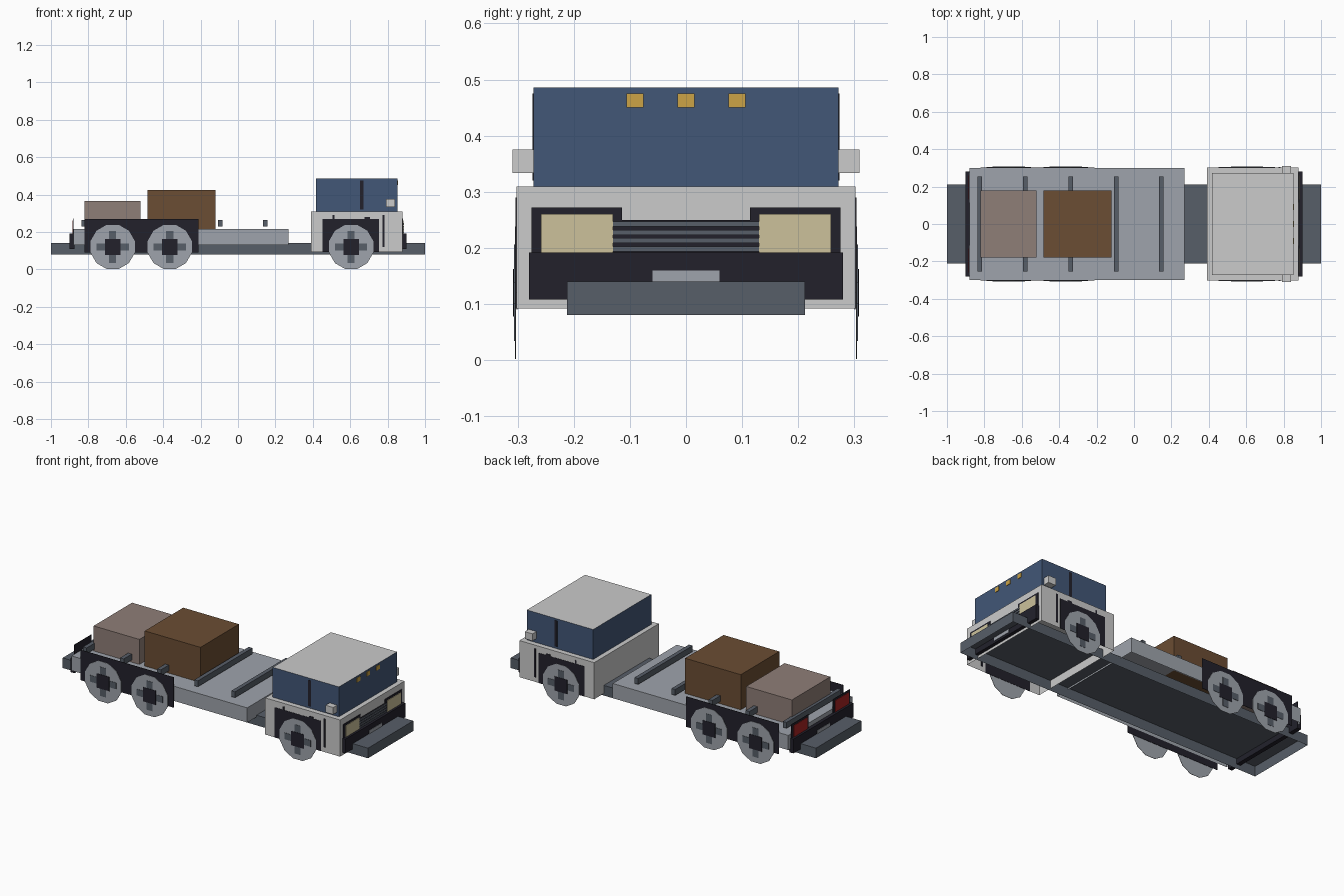
import bpy
import bmesh
import math
from mathutils import Matrix, Vector

default_cube = bpy.data.objects.get("Cube")
if default_cube:
    bpy.data.objects.remove(default_cube, do_unlink=True)


def to_linear(channel):
    value = channel / 255
    return value / 12.92 if value <= 0.04045 else ((value + 0.055) / 1.055) ** 2.4


def make_material(name, hex_code):
    rgb = bytes.fromhex(hex_code)
    color = [to_linear(c) for c in rgb] + [1.0]
    mat = bpy.data.materials.new(name)
    mat.use_nodes = True
    mat.diffuse_color = color
    mat.node_tree.nodes["Principled BSDF"].inputs["Base Color"].default_value = color
    return mat


white = make_material("body white", "cbcbcb")
blue = make_material("window blue", "425777")
steel = make_material("steel grey", "575e68")
silver = make_material("light grey", "9fa4ac")
black = make_material("trim black", "22212b")
brown = make_material("crate brown", "6b4d33")
taupe = make_material("crate taupe", "8f7e77")
amber = make_material("lamp amber", "cca346")
cream = make_material("headlight cream", "ccc19b")
red = make_material("tail light red", "a82424")


def finish(name, bm, *mats):
    mesh = bpy.data.meshes.new(name)
    bm.to_mesh(mesh)
    bm.free()
    for mat in mats:
        mesh.materials.append(mat)
    obj = bpy.data.objects.new(name, mesh)
    bpy.context.collection.objects.link(obj)
    return obj


def box(name, xs, ys, zs, mat, open_bottom=False, top_mat=None):
    """Box between pairs of limits, optionally a shell without its floor."""
    bm = bmesh.new()
    lows, highs = zip(xs, ys, zs)
    size = [h - l for l, h in zip(lows, highs)]
    middle = Vector([(h + l) / 2 for l, h in zip(lows, highs)])
    bmesh.ops.create_cube(bm, size=1, matrix=Matrix.Translation(middle) @ Matrix.Diagonal((*size, 1)))
    bm.normal_update()
    if open_bottom:
        floor = [f for f in bm.faces if f.normal.z < -0.5]
        bmesh.ops.delete(bm, geom=floor, context="FACES")
    mats = [mat]
    if top_mat:
        mats.append(top_mat)
        for f in bm.faces:
            f.material_index = int(f.normal.z > 0.5)
    return finish(name, bm, *mats)


def span(half):
    return (-half, half)


def around(center, half):
    return (center - half, center + half)


def side_plate(name, side, xs, zs, mat, y, thick=0.002):
    return box(name, xs, sorted((side * (y - thick), side * y)), zs, mat)


def end_plate(name, end, ys, zs, mat, x, thick=0.003):
    return box(name, sorted((end * (x - thick), end * x)), ys, zs, mat)


# Chassis and load bed, open underneath
box("chassis", span(1), span(0.212), (0.08, 0.14), steel, True)
box("load_bed", (-0.88, 0.27), span(0.3), (0.13, 0.217), silver, True)

# Cab
box("cab_body", (0.39, 0.88), span(0.302), (0.092, 0.309), white, True)
box("cab_windows", (0.418, 0.852), span(0.272), (0.309, 0.486), blue, True, top_mat=white)

# Cargo and crossbars
box("large_crate", (-0.485, -0.12), span(0.18), (0.217, 0.425), brown)
box("small_crate", (-0.82, -0.52), span(0.18), (0.217, 0.365), taupe)
for i in range(5):
    box(f"crossbar_{i}", around(-0.825 + i * 0.243, 0.012), span(0.255), (0.23, 0.265), steel)


def wheel(name, side, x):
    radius = 0.12
    bm = bmesh.new()
    place = Matrix.Translation((x, side * 0.304, radius)) @ Matrix.Rotation(math.pi / 2, 4, "X")
    turn = Matrix.Rotation(math.pi / 12, 4, "Z")
    bmesh.ops.create_cone(bm, cap_ends=True, segments=12, radius1=radius * 1.02,
                          radius2=radius * 1.02, depth=0.002, matrix=place @ turn)
    finish(name + "_disc", bm, silver)
    long, short = 0.086, 0.019
    side_plate(name + "_upright_spoke", side, around(x, short), around(radius, long), steel, 0.3065)
    side_plate(name + "_level_spoke", side, around(x, long), around(radius, short), steel, 0.307)
    side_plate(name + "_hub", side, around(x, 0.042), around(radius, 0.042), black, 0.3085)


# Matching parts on both sides
for side, label in ((1, "left"), (-1, "right")):
    side_plate(label + "_rear_fender", side, (-0.82, -0.21), (0.09, 0.27), black, 0.302)
    side_plate(label + "_front_arch", side, (0.452, 0.755), (0.092, 0.27), black, 0.3035)
    side_plate(label + "_door_front_seam", side, (0.772, 0.784), (0.12, 0.29), black, 0.3035)
    side_plate(label + "_door_rear_seam", side, (0.505, 0.515), (0.26, 0.29), black, 0.3035)
    side_plate(label + "_door_handle", side, (0.677, 0.705), (0.265, 0.28), black, 0.3035)
    side_plate(label + "_window_pillar", side, (0.652, 0.67), (0.32, 0.475), black, 0.274)
    box(label + "_mirror", (0.79, 0.84), sorted((side * 0.272, side * 0.309)), (0.333, 0.375), white)
    for part, x in (("front", 0.605), ("middle", -0.365), ("rear", -0.67)):
        wheel(f"{label}_{part}_wheel", side, x)

# Bumpers, number plates and lamps at both ends
for end, label, lamp in ((1, "front", cream), (-1, "rear", red)):
    end_plate(label + "_bumper", end, span(0.28), (0.108, 0.192), black, 0.9, 0.025)
    end_plate(label + "_number_plate", end, span(0.06), (0.12, 0.16), silver, 0.902)
    for side, hand in ((1, "left"), (-1, "right")):
        surround = sorted((side * 0.114, side * 0.275))
        glass = sorted((side * 0.13, side * 0.258))
        end_plate(f"{label}_{hand}_lamp_surround", end, surround, (0.19, 0.272), black, 0.883)
        end_plate(f"{label}_{hand}_lamp", end, glass, (0.192, 0.26), lamp, 0.887)

# Grille with bars
end_plate("grille", 1, span(0.116), (0.19, 0.25), black, 0.883)
for i in range(4):
    end_plate(f"grille_bar_{i}", 1, span(0.13), around(0.198 + i * 0.0148, 0.0045), steel, 0.886)

# Roof marker lamps
for i in (-1, 0, 1):
    end_plate(f"marker_lamp_{i + 2}", 1, around(i * 0.091, 0.015), (0.45, 0.475), amber, 0.855)
